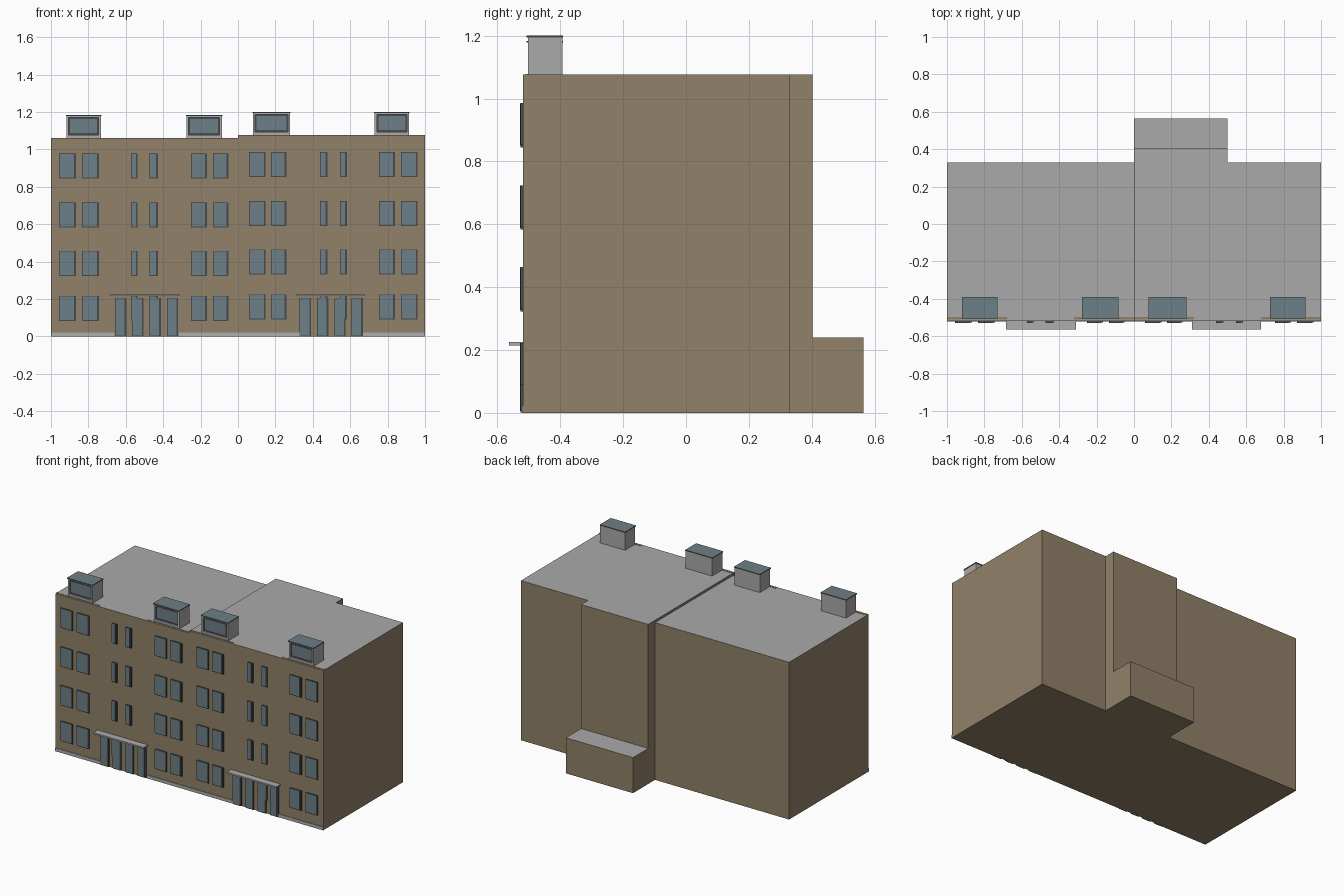
import bpy, bmesh

if "Cube" in bpy.data.objects:
    bpy.data.objects.remove(bpy.data.objects["Cube"])


def material(name, rgb):
    m = bpy.data.materials.new(name)
    m.diffuse_color = (*rgb, 1)
    m.use_nodes = True
    m.node_tree.nodes["Principled BSDF"].inputs["Base Color"].default_value = m.diffuse_color
    return m


BRICK = material("tan wall", (0.285, 0.218, 0.140))
ROOF = material("roof grey", (0.40, 0.40, 0.40))
GLASS = material("blue grey glass", (0.155, 0.215, 0.245))
DARK = material("dark frame", (0.06, 0.07, 0.075))
PALE = material("pale grey", (0.42, 0.42, 0.42))

FRONT = -0.518


def finish(name, bm, mats, top=None):
    """Make an object; upward faces take the second material when top is set."""
    bmesh.ops.recalc_face_normals(bm, faces=bm.faces)
    bm.normal_update()
    if top:
        for f in bm.faces:
            f.material_index = 1 if f.normal.z > 0.9 else 0
    me = bpy.data.meshes.new(name)
    bm.to_mesh(me)
    bm.free()
    for m in mats:
        me.materials.append(m)
    ob = bpy.data.objects.new(name, me)
    bpy.context.collection.objects.link(ob)
    return ob


def prism(name, plan, z0, z1, mats):
    """Extrude a ground plan upward."""
    bm = bmesh.new()
    face = bm.faces.new([bm.verts.new((x, y, z0)) for x, y in plan])
    new = bmesh.ops.extrude_face_region(bm, geom=[face])["geom"]
    bmesh.ops.translate(bm, vec=(0, 0, z1 - z0),
                        verts=[v for v in new if isinstance(v, bmesh.types.BMVert)])
    return finish(name, bm, mats, top=len(mats) > 1)


def box(name, x0, x1, y0, y1, z0, z1, *mats):
    return prism(name, [(x0, y0), (x1, y0), (x1, y1), (x0, y1)], z0, z1, mats)


# Two joined blocks with a small roof step, and the rear wing
box("left_block", -1, 0, FRONT, 0.33, 0, 1.06, BRICK, ROOF)
prism("right_block", [(0, FRONT), (1, FRONT), (1, 0.33), (0.5, 0.33), (0.5, 0.403), (0, 0.403)],
      0, 1.076, (BRICK, ROOF))
box("rear_annex", 0, 0.5, 0.403, 0.565, 0, 0.24, BRICK, ROOF)


def pane(name, x0, x1, z0, z1):
    """Dark reveal box with a glass plate on its front."""
    box(name + "_frame", x0, x1 + 0.006, FRONT - 0.008, FRONT + 0.002, z0 - 0.005, z1, DARK)
    box(name + "_glass", x0, x1 - 0.004, FRONT - 0.010, FRONT - 0.008, z0, z1 - 0.001, GLASS)


# Windows: four storeys on each block
SPANS = {
    "left": [(-.957, -.872), (-.834, -.749), (-.572, -.542), (-.472, -.435),
             (-.252, -.172), (-.134, -.058)],
    "right": [(.06, .142), (.176, .252), (.438, .472), (.545, .577),
              (.754, .834), (.872, .955)],
}
for side, spans in SPANS.items():
    lift = 0.0 if side == "left" else 0.008
    for floor in (0.087, 0.328, 0.588, 0.850):
        height = 0.128
        for x0, x1 in spans:
            pane(side + "_window", x0, x1, floor + lift, floor + lift + height)

# Entrances: four glazed leaves under a thin canopy, beside a low plinth
for start, c0, c1 in ((-.658, -.685, -.31), (.33, .31, .68)):
    for i in range(4):
        x = start + i * 0.0925
        pane("entrance_door", x, x + 0.055, 0.006, 0.205)
    box("canopy", c0, c1, -0.563, FRONT, 0.215, 0.225, PALE)
for x0, x1 in ((-1, -.66), (-.315, .328), (.668, 1)):
    box("plinth", x0, x1, FRONT - 0.004, FRONT, 0, 0.022, PALE)

# Narrow wall coping at the front roof edge
for x0, x1, z in ((-1, -.68, 1.06), (-.32, 0, 1.06), (0, .32, 1.076), (.68, 1, 1.076)):
    box("coping", x0, x1, FRONT + 0.008, FRONT + 0.02, z, z + 0.002, BRICK)

# Roof dormers: grey body, raised front surround, glass and blue lid
for x0, x1, z in ((-.918, -.733, 1.06), (-.276, -.086, 1.06),
                  (.08, .278, 1.076), (.73, .915, 1.076)):
    t = z + 0.122
    box("dormer_body", x0, x1, -0.49, -0.393, z, t - 0.004, ROOF)
    box("dormer_backing", x0 + 0.012, x1 - 0.012, -0.493, -0.49, z + 0.016, t - 0.012, DARK)
    box("dormer_glass", x0 + 0.020, x1 - 0.020, -0.495, -0.492, z + 0.028, t - 0.020, GLASS)
    for a, b in ((x0, x0 + 0.012), (x1 - 0.012, x1)):
        box("dormer_post", a, b, -0.502, -0.49, z, t - 0.004, PALE)
    box("dormer_sill", x0 + 0.012, x1 - 0.012, -0.502, -0.49, z, z + 0.016, PALE)
    box("dormer_head", x0 + 0.012, x1 - 0.012, -0.502, -0.49, t - 0.012, t - 0.004, PALE)
    box("dormer_lid", x0 - 0.002, x1 + 0.002, -0.508, -0.391, t - 0.004, t + 0.002, DARK, GLASS)
